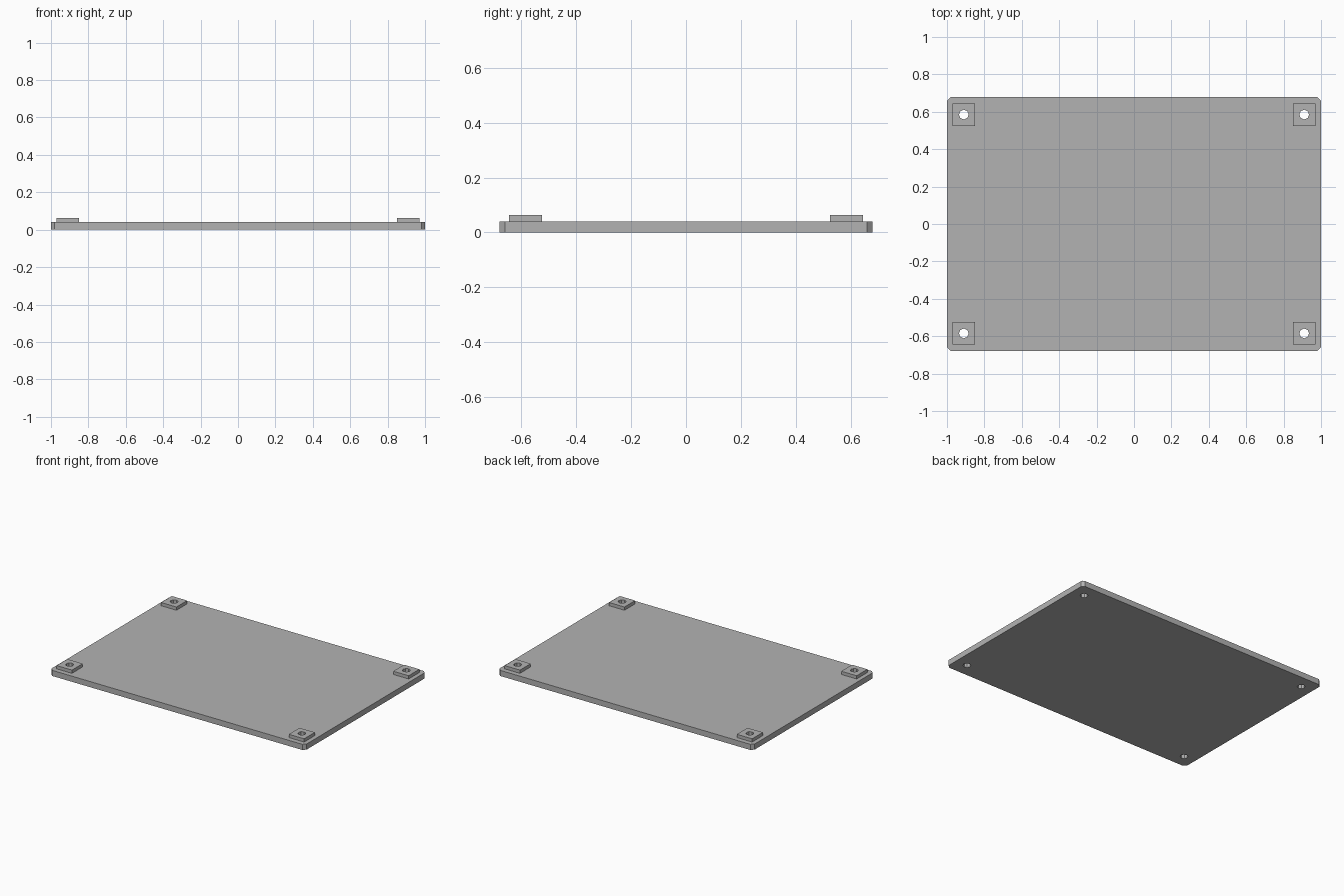
import bpy
import bmesh

if "Cube" in bpy.data.objects:
    bpy.data.objects.remove(bpy.data.objects["Cube"], do_unlink=True)

PLATE = (2.0, 1.36, 0.04)
PAD_SIZE, PAD_TOP = 0.12, 0.063
HOLE_X, HOLE_Y, HOLE_RADIUS = 0.91, 0.585, 0.026
CORNER = 0.02

grey = bpy.data.materials.new("plain grey")
grey.use_nodes = True
colour = (0.45, 0.45, 0.45, 1)
grey.diffuse_color = colour
grey.node_tree.nodes["Principled BSDF"].inputs["Base Color"].default_value = colour


def add_object(name, bm):
    mesh = bpy.data.meshes.new(name)
    bm.to_mesh(mesh)
    bm.free()
    mesh.materials.append(grey)
    obj = bpy.data.objects.new(name, mesh)
    bpy.context.collection.objects.link(obj)
    return obj


def box(name, x, y, bottom, top, width, depth, chamfer=0):
    bm = bmesh.new()
    bmesh.ops.create_cube(bm, size=1)
    bmesh.ops.scale(bm, vec=(width, depth, top - bottom), verts=bm.verts)
    bmesh.ops.translate(bm, vec=(x, y, (bottom + top) / 2), verts=bm.verts)
    if chamfer:
        upright = [e for e in bm.edges
                   if abs(e.verts[0].co.z - e.verts[1].co.z) > 0.01]
        bmesh.ops.bevel(bm, geom=upright, offset=chamfer, segments=1,
                        affect='EDGES')
    return add_object(name, bm)


def drill(obj, cutter):
    mod = obj.modifiers.new("screw hole", 'BOOLEAN')
    mod.operation = 'DIFFERENCE'
    mod.solver = 'EXACT'
    mod.object = cutter


# Flat plate with clipped corners
plate = box("base_plate", 0, 0, 0, PLATE[2], PLATE[0], PLATE[1], CORNER)

# Raised square pad at each corner, drilled right through the plate
for side, sx in (("right", -1), ("left", 1)):
    for end, sy in (("front", -1), ("back", 1)):
        x, y = sx * HOLE_X, sy * HOLE_Y
        pad = box(f"{end}_{side}_pad", x, y, PLATE[2], PAD_TOP,
                  PAD_SIZE, PAD_SIZE)
        bm = bmesh.new()
        bmesh.ops.create_cone(bm, cap_ends=True, segments=8, depth=0.4,
                              radius1=HOLE_RADIUS, radius2=HOLE_RADIUS)
        bmesh.ops.translate(bm, vec=(x, y, 0), verts=bm.verts)
        cutter = add_object(f"{end}_{side}_hole_cutter", bm)
        cutter.hide_render = True
        cutter.hide_viewport = True
        cutter.display_type = 'WIRE'
        drill(plate, cutter)
        drill(pad, cutter)
